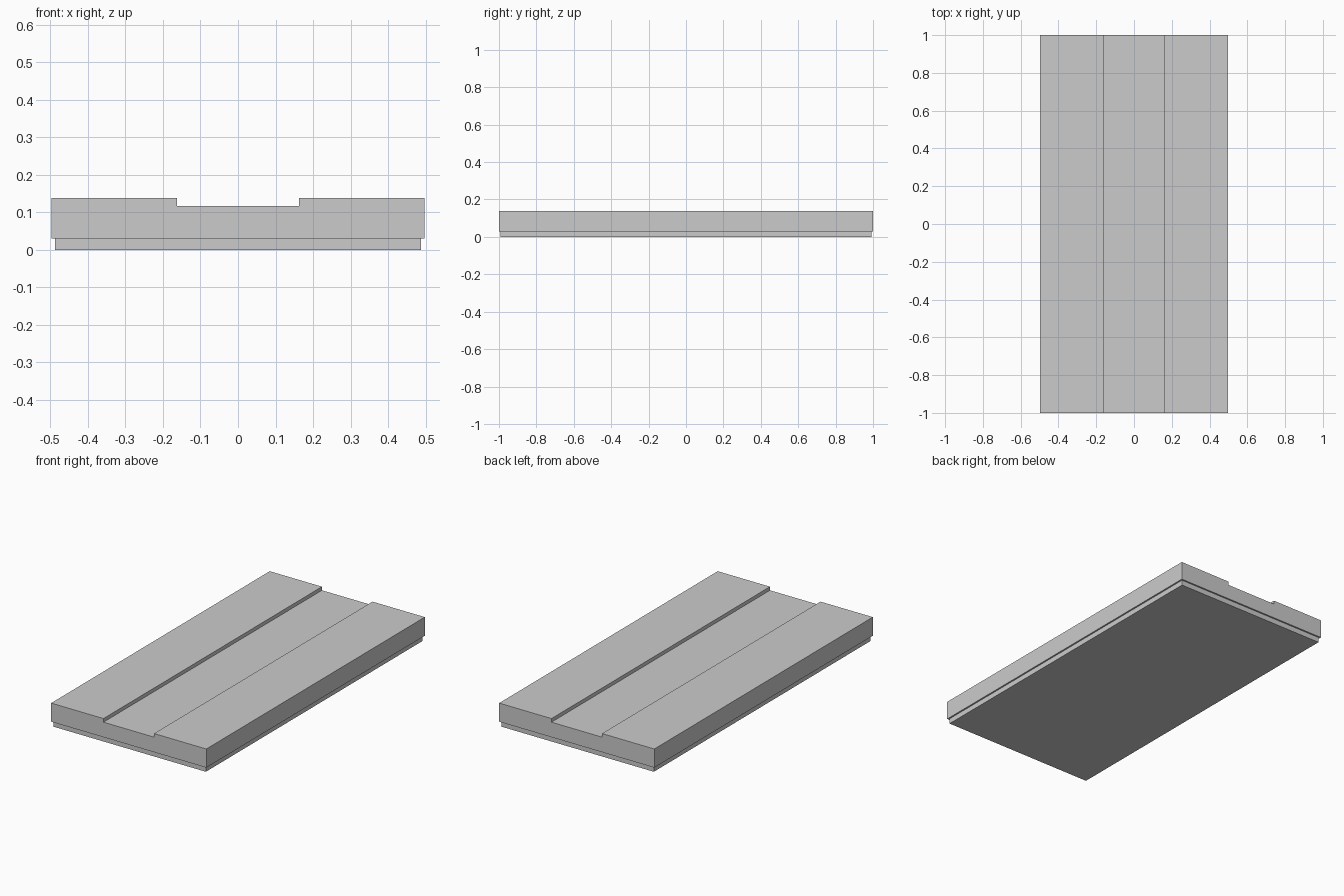
import bpy, bmesh

if "Cube" in bpy.data.objects:
    bpy.data.objects.remove(bpy.data.objects["Cube"])

HALF_LEN, HALF_W = 1.0, 0.497
LIP_Z, GROOVE_Z, TOP_Z = 0.03, 0.117, 0.138
GROOVE_HALF, INSET = 0.162, 0.013

# Slab: cross-section with a shallow centre groove, extruded along y
profile = [(-HALF_W, LIP_Z), (HALF_W, LIP_Z), (HALF_W, TOP_Z), (GROOVE_HALF, TOP_Z),
           (GROOVE_HALF, GROOVE_Z), (-GROOVE_HALF, GROOVE_Z), (-GROOVE_HALF, TOP_Z),
           (-HALF_W, TOP_Z)]
bm = bmesh.new()
front = bm.faces.new([bm.verts.new((x, -HALF_LEN, z)) for x, z in profile])
ext = bmesh.ops.extrude_face_region(bm, geom=[front], use_keep_orig=True)
back_verts = [g for g in ext["geom"] if isinstance(g, bmesh.types.BMVert)]
bmesh.ops.translate(bm, verts=back_verts, vec=(0, 2 * HALF_LEN, 0))
bmesh.ops.recalc_face_normals(bm, faces=bm.faces)

# Recessed base: inset the underside, then extrude it down to the ground
bottom = next(f for f in bm.faces if all(abs(v.co.z - LIP_Z) < 1e-5 for v in f.verts))
lip = bmesh.ops.inset_region(bm, faces=[bottom], thickness=INSET)["faces"]
ext = bmesh.ops.extrude_discrete_faces(bm, faces=[bottom])["faces"][0]
bmesh.ops.translate(bm, verts=ext.verts[:], vec=(0, 0, -LIP_Z))
bmesh.ops.recalc_face_normals(bm, faces=bm.faces)

mesh = bpy.data.meshes.new("grooved_slab")
bm.to_mesh(mesh)
bm.free()
slab = bpy.data.objects.new("grooved_slab", mesh)
bpy.context.collection.objects.link(slab)
